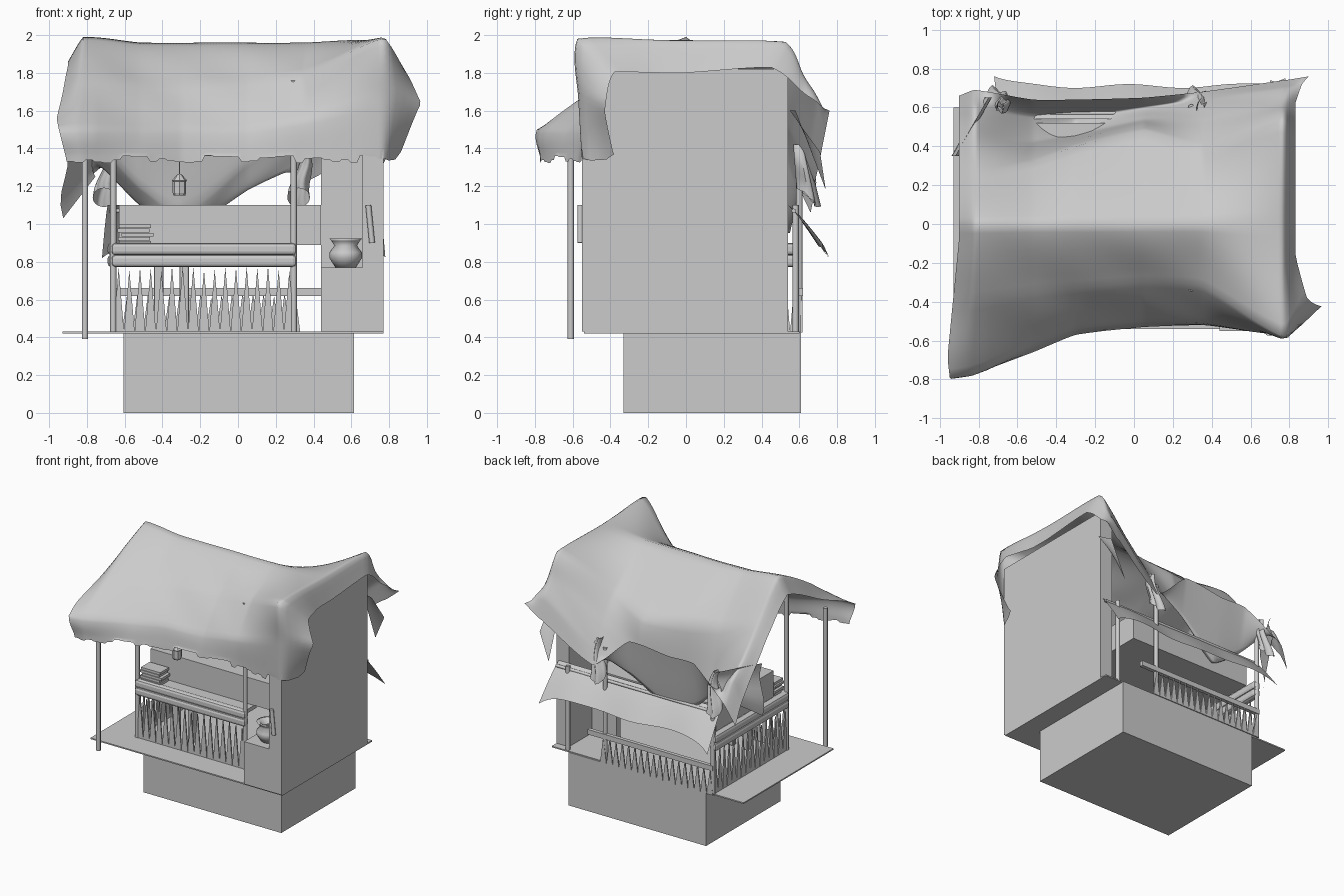
import bpy, bmesh, math, random
from mathutils import Vector

if "Cube" in bpy.data.objects:
    bpy.data.objects.remove(bpy.data.objects["Cube"])
random.seed(4)


def add_mesh(name, verts, faces, smooth=False):
    me = bpy.data.meshes.new(name)
    me.from_pydata(verts, [], faces)
    me.update()
    ob = bpy.data.objects.new(name, me)
    bpy.context.collection.objects.link(ob)
    if smooth:
        for p in me.polygons:
            p.use_smooth = True
    return ob


def box(name, x0, x1, y0, y1, z0, z1, bevel=0):
    v = [(x, y, z) for z in (z0, z1) for y in (y0, y1) for x in (x0, x1)]
    f = [(0, 2, 3, 1), (4, 5, 7, 6), (0, 1, 5, 4), (2, 6, 7, 3), (0, 4, 6, 2), (1, 3, 7, 5)]
    ob = add_mesh(name, v, f)
    if bevel:
        m = ob.modifiers.new("bevel", 'BEVEL')
        m.width, m.segments = bevel, 2
    return ob


def rod(name, a, b, r, sides=8):
    a, b = Vector(a), Vector(b)
    bpy.ops.mesh.primitive_cylinder_add(vertices=sides, radius=r, depth=(b - a).length, location=(a + b) / 2)
    ob = bpy.context.object
    ob.name = name
    ob.rotation_euler = (b - a).to_track_quat('Z', 'Y').to_euler()
    bpy.ops.object.shade_smooth_by_angle(angle=math.radians(50))
    return ob


def lathe(name, profile, loc, sides=16, smooth=True):
    v = [(loc[0] + r * math.cos(2 * math.pi * i / sides), loc[1] + r * math.sin(2 * math.pi * i / sides), loc[2] + z)
         for r, z in profile for i in range(sides)]
    f = [(j * sides + i, j * sides + (i + 1) % sides, (j + 1) * sides + (i + 1) % sides, (j + 1) * sides + i)
         for j in range(len(profile) - 1) for i in range(sides)]
    return add_mesh(name, v, f, smooth)


def spline(keys, pts, t, tight):
    # Hermite curve through pts at the key positions; tight = 0 gives slack, 1 gives straight runs
    n = len(keys)
    i = max(k for k in range(n - 1) if keys[k] <= t + 1e-6)
    h = keys[i + 1] - keys[i]
    s = (t - keys[i]) / h
    straight = pts[i].lerp(pts[i + 1], s)

    def tangent(k):
        a, b = max(k - 1, 0), min(k + 1, n - 1)
        return (pts[b] - pts[a]) / (keys[b] - keys[a]) * h
    curve = (pts[i] * (2 * s**3 - 3 * s**2 + 1) + tangent(i) * (s**3 - 2 * s**2 + s)
             + pts[i + 1] * (3 * s**2 - 2 * s**3) + tangent(i + 1) * (s**3 - s**2))
    return curve.lerp(straight, tight)


def cloth(name, fn, nu, nv):
    v = [fn(i / nu, j / nv) for i in range(nu + 1) for j in range(nv + 1)]
    w = nv + 1
    f = [(i * w + j, (i + 1) * w + j, (i + 1) * w + j + 1, i * w + j + 1) for i in range(nu) for j in range(nv)]
    return add_mesh(name, v, f, True)


# base block, walkway, right-hand wall and inner counter
box("base", -.605, .615, -.33, .61, 0, .425)
box("walkway", -.93, .77, -.54, .60, .42, .43)
box("right_wall", .66, .77, -.55, .54, .43, 1.82)
box("inner_wall", .44, .66, .20, .25, .43, 1.75)
box("side_counter", .44, .77, -.55, -.30, .43, .77)
box("inner_counter", -.63, .44, -.21, .52, .89, 1.1)

# roof cloth: (y, z) sections from front hem over the ridge to the back pouch
sections = [
    (-.90, ((-.77, 1.34), (-.79, 1.5), (-.4, 1.68), (0, 1.86), (.25, 1.62), (.45, 1.38), (.58, 1.22), (.66, 1.06))),
    (-.82, ((-.77, 1.34), (-.77, 1.5), (-.4, 1.78), (0, 1.99), (.25, 1.72), (.45, 1.5), (.6, 1.38), (.69, 1.22))),
    (-.52, ((-.66, 1.34), (-.62, 1.5), (-.35, 1.75), (0, 1.96), (.32, 1.62), (.43, 1.2), (.56, 1.1), (.64, 1.45))),
    (-.30, ((-.57, 1.34), (-.54, 1.5), (-.33, 1.74), (0, 1.96), (.40, 1.62), (.46, 1.05), (.55, .95), (.64, 1.45))),
    (.05, ((-.53, 1.34), (-.5, 1.5), (-.3, 1.76), (0, 1.96), (.48, 1.6), (.54, 1.32), (.6, 1.18), (.65, 1.48))),
    (.35, ((-.52, 1.34), (-.51, 1.55), (-.32, 1.8), (0, 1.96), (.4, 1.7), (.55, 1.5), (.64, 1.32), (.68, 1.22))),
    (.77, ((-.55, 1.34), (-.57, 1.65), (-.58, 1.98), (0, 1.97), (.53, 1.97), (.62, 1.8), (.7, 1.66), (.74, 1.5))),
    (.84, ((-.38, 1.35), (-.43, 1.6), (-.38, 1.8), (0, 1.8), (.45, 1.83), (.62, 1.7), (.72, 1.62), (.76, 1.6)))]
xs = [s[0] for s in sections]
grid = [[Vector((0, y, z)) for y, z in s[1]] for s in sections]
notch = [random.uniform(-.02, .025) for _ in range(60)]


def roof_point(u, v):
    x = xs[0] + u * (xs[-1] - xs[0])
    t = v * 7
    column = [spline(xs, [row[k] for row in grid], x, .6) for k in range(8)]
    p = spline(list(range(8)), column, t, .6)
    end = max(0, (x - .76) / .08)
    p.x = x + end * (.14 * max(0, 1 - abs(t - 1.2) / 1.4) + .07 * max(0, (t - 5) / 2) - .01)
    p.x -= max(0, (-x - .76) / .14) * .06 * max(0, 1 - abs(t - 1.3) / 1.5)
    # torn hems and light creases
    if v == 0:
        p.z += notch[int(u * 36)]
    elif v < 1:
        p.z += .004 * math.sin(13 * x + 5 * t) * math.sin(v * 2 * math.pi)**2
    return p


cloth("roof_cloth", roof_point, 108, 56)

# hanging rags at the back corners
cloth("left_rag", lambda u, v: Vector((-.92 + .17 * u + .02 * math.sin(6 * v), .35 + .3 * u, 1.45 - v * (.42 - .22 * u))), 6, 6)
cloth("right_rag", lambda u, v: Vector((.70 + .10 * u, .58 + .16 * v - .03 * u, 1.6 - v * (.42 - .2 * u))), 6, 6)
# bunched cloth tied to the back posts
for k, x in enumerate((-.69, .34)):
    cloth("gathered_fold_%d" % k, lambda u, v, x=x: Vector((
        x + (.02 + .04 * v) * math.cos(6.283 * u) + .02 * math.sin(5 * v),
        .60 + .05 * v + (.025 + .025 * v) * math.sin(6.283 * u) * (1 + .4 * math.sin(25 * u)),
        1.42 - .28 * v - .05 * v * math.sin(6.283 * u))), 20, 8)


# lower awning at the back
def awning_point(u, v):
    edge = abs(2 * u - 1)**8
    return Vector((-.69 + 1.44 * u + (u - .5) * .06 * v, .54 + .17 * v**1.2 + .01 * math.sin(u * 17) * v + .05 * edge * v,
                   1.10 - .21 * v**1.4 - .07 * edge * v + .012 * v * math.sin(9 * u)))


cloth("back_awning", awning_point, 44, 8)

# posts
rod("front_pole", (-.81, -.61, .39), (-.81, -.61, 1.5), .017)
for x, y, top in ((-.66, -.33, 1.74), (.295, -.33, 1.76), (-.66, .6, 1.3), (.295, .6, 1.35), (.64, .58, 1.1)):
    rod("post", (x, y, .43), (x, y, top), .017)
rod("back_awning_bar", (-.68, .57, 1.07), (.75, .57, 1.07), .012)

# counter rails on the front and left
for z in (.805, .867):
    box("front_rail", -.67, .31, -.36, -.30, z - .033, z + .033, .02)
    box("left_rail", -.69, -.63, -.33, .61, z - .033, z + .033, .02)
box("back_low_rail", -.67, .44, .59, .62, .62, .66)
box("front_counter_top", -.64, .29, -.32, -.18, .86, .89)


# rows of pointed stakes
def stakes(name, a, b, n, z0, z1):
    a, b = Vector(a), Vector(b)
    step = (b - a) / n
    v, f = [], []
    for i in range(n):
        p = a + step * i
        h = z1 - random.uniform(0, .03)
        f.append((len(v), len(v) + 1, len(v) + 2))
        v += [(p.x, p.y, z0), (p.x + step.x, p.y + step.y, z0), (p.x + step.x / 2, p.y + step.y / 2, h)]
    ob = add_mesh(name, v, f)
    m = ob.modifiers.new("thickness", 'SOLIDIFY')
    m.thickness = .01
    m.offset = 0


stakes("front_stakes", (-.66, -.335), (.3, -.335), 17, .43, .78)
stakes("left_stakes", (-.665, -.33), (-.665, .61), 16, .43, .78)
stakes("back_stakes", (-.67, .612), (.33, .612), 18, .425, .64)

# table legs and goods
for x in (-.42, -.285):
    box("table_leg", x - .025, x + .025, -.2, -.15, .43, .89, .01)
for i in range(5):
    s = random.uniform(-.012, .012)
    box("stacked_book", -.63 + s, -.46 + s, -.33, -.22, .89 + i * .022, .909 + i * .022)
lathe("clay_pot", [(0, 0), (.055, 0), (.086, .05), (.086, .08), (.06, .115), (.075, .14), (.086, .152), (.062, .15), (.04, .11)],
      (.57, -.43, .77))
rod("leaning_tool", (.71, -.56, .9), (.69, -.56, 1.1), .015)

# hanging lantern
lathe("lantern", [(0, 0), (.03, 0), (.036, .015), (.036, .075), (.04, .08), (.015, .11), (0, .115)], (-.31, -.33, 1.15), 8, False)
rod("lantern_cord", (-.31, -.33, 1.26), (-.31, -.33, 1.72), .003, 6)
